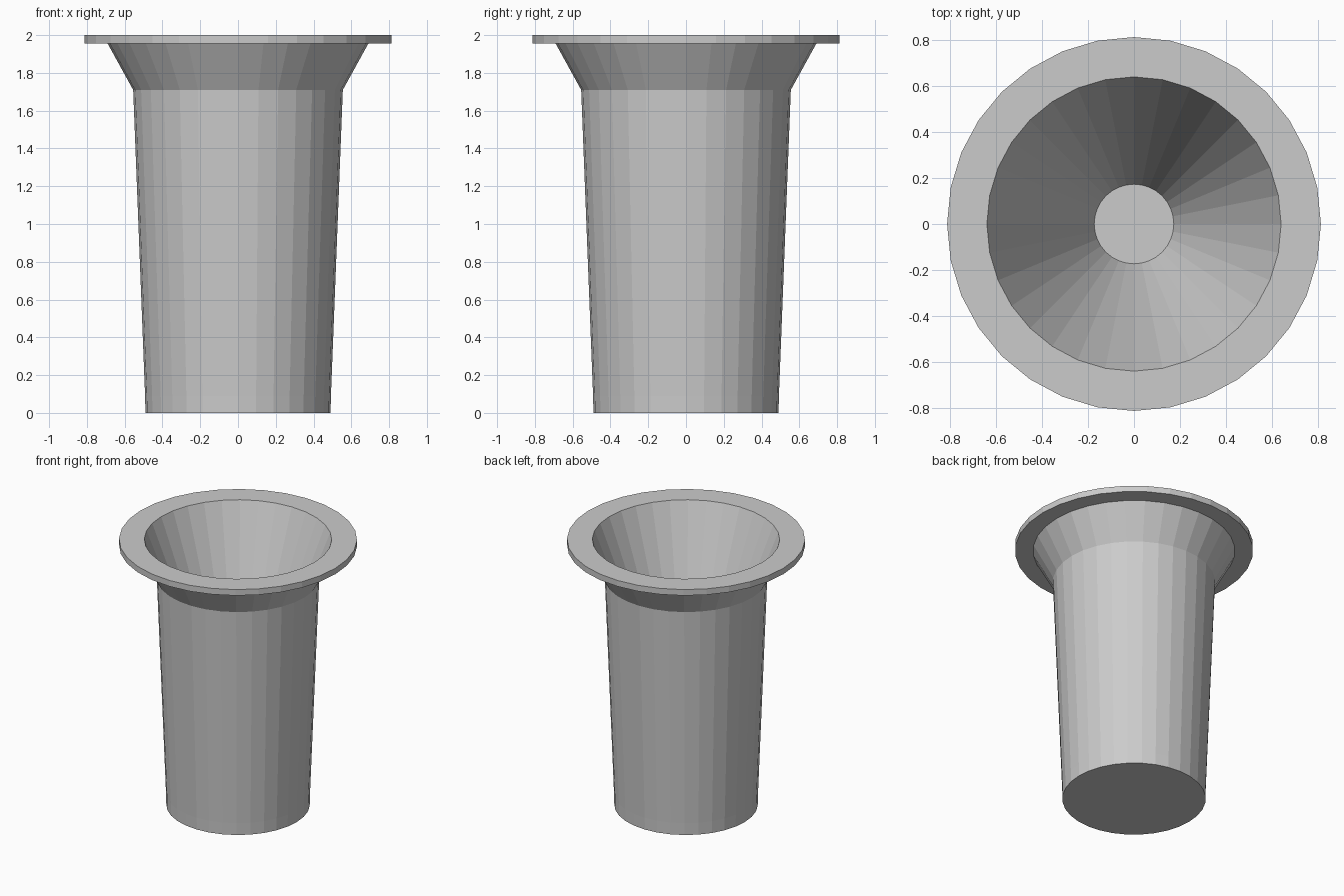
import bpy, bmesh, math

if "Cube" in bpy.data.objects:
    bpy.data.objects.remove(bpy.data.objects["Cube"])

SIDES = 32

def lathe(name, profile):
    """Revolve an (r, z) profile about z, capping both ends with flat discs."""
    bm = bmesh.new()
    rings = []
    for r, z in profile:
        rings.append([bm.verts.new((r * math.cos(2 * math.pi * i / SIDES),
                                    r * math.sin(2 * math.pi * i / SIDES), z))
                      for i in range(SIDES)])
    for a, b in zip(rings, rings[1:]):
        for i in range(SIDES):
            j = (i + 1) % SIDES
            bm.faces.new((a[i], a[j], b[j], b[i]))
    bm.faces.new(rings[0][::-1])
    bm.faces.new(rings[-1])
    bmesh.ops.recalc_face_normals(bm, faces=bm.faces)
    mesh = bpy.data.meshes.new(name)
    bm.to_mesh(mesh)
    bm.free()
    obj = bpy.data.objects.new(name, mesh)
    bpy.context.collection.objects.link(obj)
    return obj

# Tapered body, flared neck, flat rim, then the inner funnel down to its floor
lathe("flared_cup", [
    (0.49, 0.0), (0.492, 0.09),      # base
    (0.555, 1.71), (0.69, 1.955),    # body and flare
    (0.813, 1.955), (0.813, 2.0),    # rim
    (0.64, 2.0), (0.173, 0.8),       # funnel interior
])
